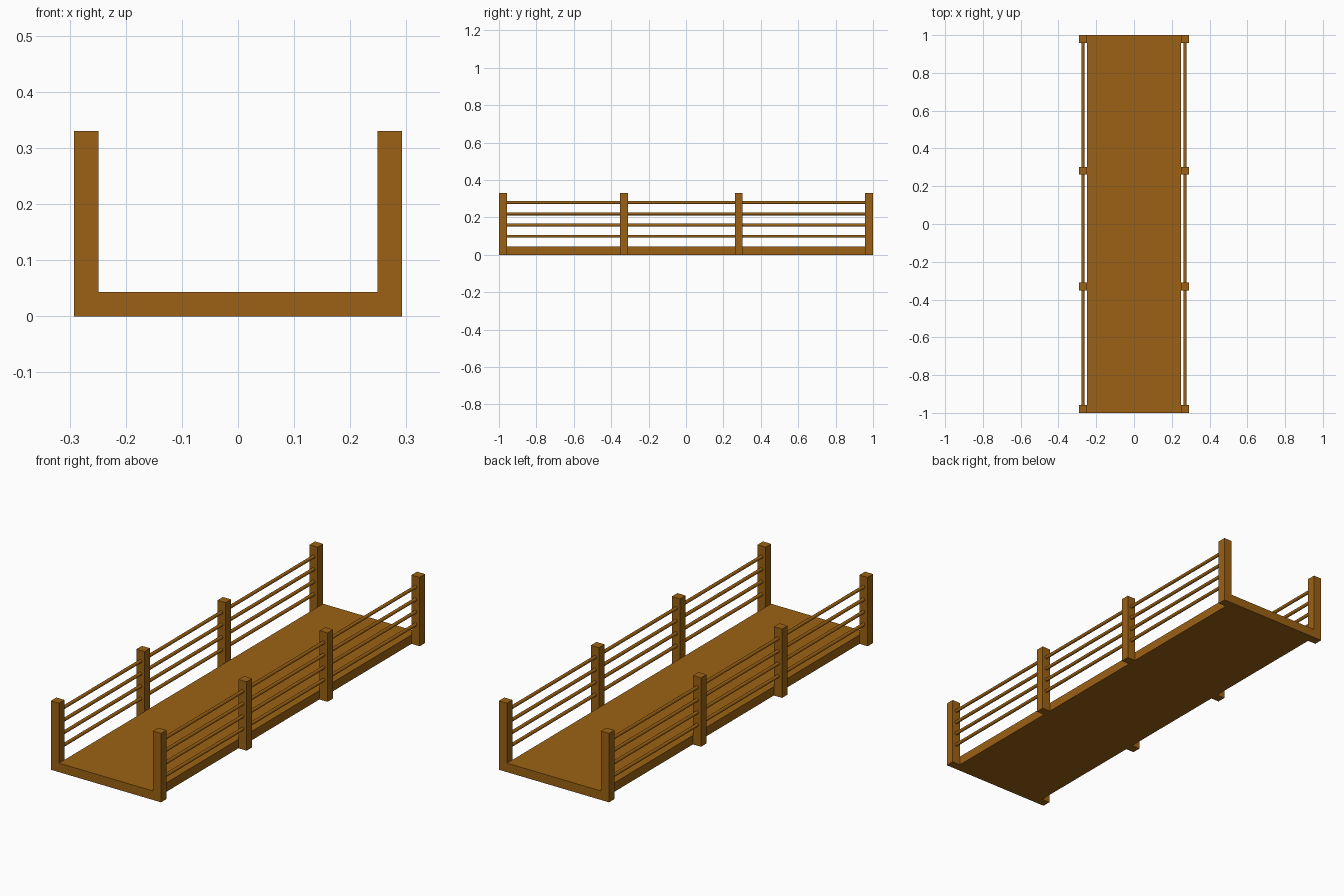
import bpy, math

if "Cube" in bpy.data.objects:
    bpy.data.objects.remove(bpy.data.objects["Cube"])

wood = bpy.data.materials.new("wood")
wood.diffuse_color = (0.33, 0.12, 0.007, 1)
wood.use_nodes = True
wood.node_tree.nodes["Principled BSDF"].inputs["Base Color"].default_value = wood.diffuse_color

DECK_HALF, POST, HEIGHT, THICK = 0.249, 0.043, 0.33, 0.043
SIDE_X = DECK_HALF + POST / 2


def box(name, center, size):
    bpy.ops.mesh.primitive_cube_add(size=1, location=center)
    ob = bpy.context.object
    ob.name = name
    ob.scale = size
    bpy.ops.object.transform_apply(location=False, rotation=False, scale=True)
    ob.data.materials.append(wood)


def rail(name, x, z):
    bpy.ops.mesh.primitive_cylinder_add(vertices=16, radius=0.008, depth=1.96,
                                        location=(x, 0, z),
                                        rotation=(math.pi / 2, 0, 0))
    ob = bpy.context.object
    ob.name = name
    ob.data.materials.append(wood)
    bpy.ops.object.shade_smooth_by_angle(angle=math.radians(40))


# Walkway
box("deck", (0, 0, THICK / 2), (2 * DECK_HALF, 2, THICK))

# Posts and rails on both sides
for side, s in (("left", -1), ("right", 1)):
    for i, y in enumerate((-0.979, -0.331, 0.282, 0.979)):
        box(f"{side}_post_{i + 1}", (s * SIDE_X, y, HEIGHT / 2), (POST, 0.042, HEIGHT))
    for i, z in enumerate((0.099, 0.159, 0.219, 0.279)):
        rail(f"{side}_rail_{i + 1}", s * SIDE_X, z)
